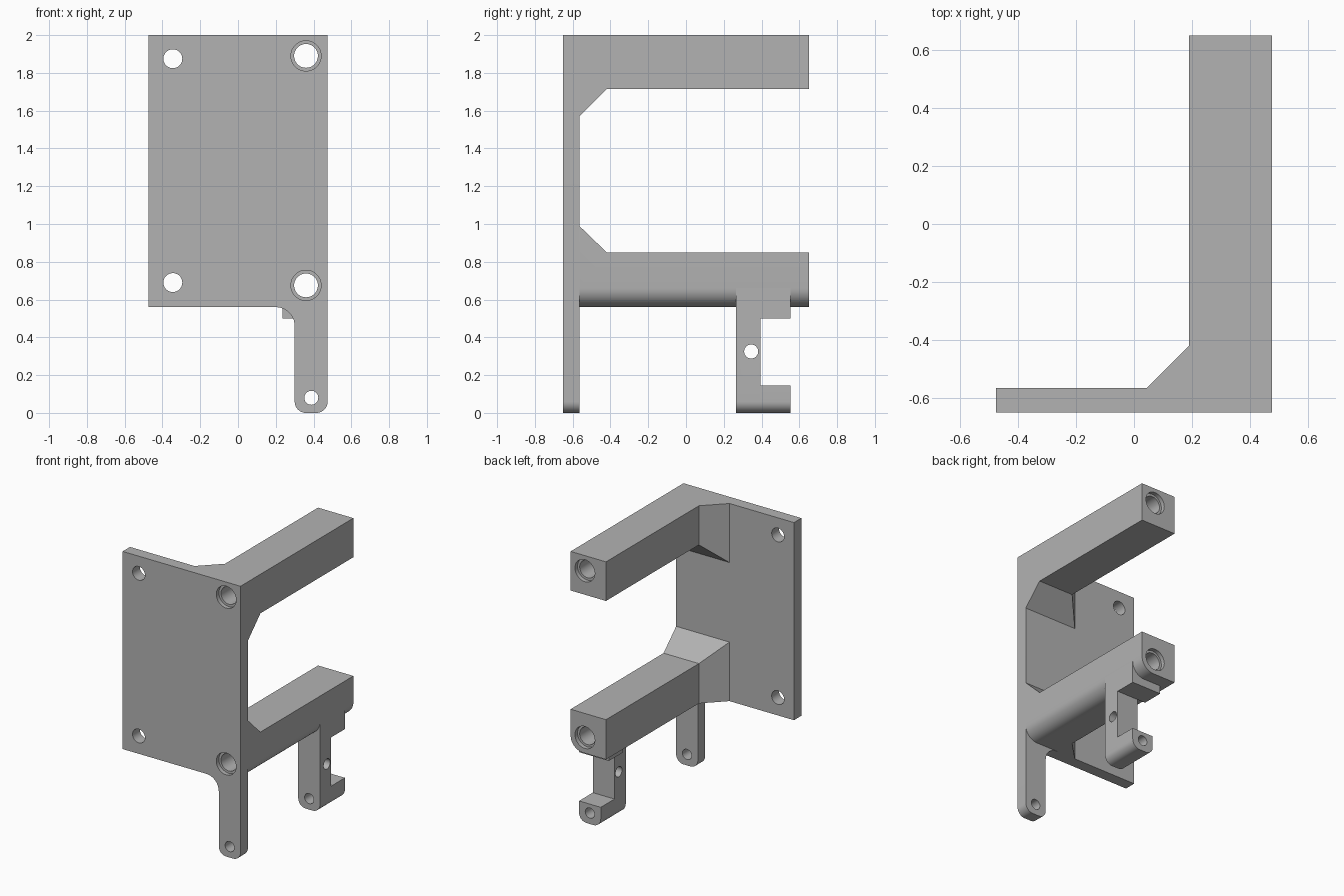
import bpy, bmesh, math
from mathutils import Matrix

if "Cube" in bpy.data.objects:
    bpy.data.objects.remove(bpy.data.objects["Cube"])

grey = bpy.data.materials.new("plain_grey")
grey.diffuse_color = (0.45, 0.45, 0.45, 1)
grey.use_nodes = True
grey.node_tree.nodes["Principled BSDF"].inputs["Base Color"].default_value = grey.diffuse_color

X0, X1, Y0, Y1 = -0.475, 0.475, -0.65, 0.65
PLATE_BACK, ROOT_END = -0.565, -0.42


def arc(cx, cz, r, a0, a1, n=10):
    """Points on an arc, angles in degrees."""
    steps = [math.radians(a0 + (a1 - a0) * i / n) for i in range(n + 1)]
    return [(cx + r * math.cos(a), cz + r * math.sin(a)) for a in steps]


def loft(name, sections):
    """Skin matching (x, z) rings placed at y positions, with capped ends."""
    bm = bmesh.new()
    rings = [[bm.verts.new((x, y, z)) for x, z in pts] for y, pts in sections]
    for a, b in zip(rings, rings[1:]):
        for i in range(len(a)):
            j = (i + 1) % len(a)
            bm.faces.new((a[i], a[j], b[j], b[i]))
    bm.faces.new(rings[0])
    bm.faces.new(rings[-1][::-1])
    bmesh.ops.recalc_face_normals(bm, faces=bm.faces)
    me = bpy.data.meshes.new(name)
    bm.to_mesh(me)
    bm.free()
    me.materials.append(grey)
    ob = bpy.data.objects.new(name, me)
    bpy.context.collection.objects.link(ob)
    return ob


def box(name, x0, x1, y0, y1, z0, z1):
    ring = [(x0, z0), (x1, z0), (x1, z1), (x0, z1)]
    return loft(name, [(y0, ring), (y1, ring)])


def bore(x, z, stations):
    """Cutter along y from (y, radius) stations."""
    return loft("hole_cutter", [(y, arc(x, z, r, 0, 352.5, 47)) for y, r in stations])


# Mounting plate with the filleted front leg
leg_bottom = arc(0.36, 0.06, 0.06, 180, 270) + arc(0.415, 0.06, 0.06, 270, 360)
plate_ring = ([(X0, 2), (X0, 0.56)] + arc(0.2, 0.46, 0.1, 90, 0)
              + leg_bottom + [(X1, 2)])
plate = loft("mounting_plate", [(Y0, plate_ring), (PLATE_BACK, plate_ring)])


# Arms with flared roots
def upper_ring(x, z):
    return [(x, 2), (x, z), (X1, z), (X1, 2)]


def lower_ring(x, z):
    return [(x, z), (x, 0.56)] + arc(0.375, 0.66, 0.1, 270, 360) + [(X1, z)]


upper = loft("upper_arm", [(PLATE_BACK, upper_ring(0.045, 1.57)),
                           (ROOT_END, upper_ring(0.19, 1.715)),
                           (Y1, upper_ring(0.19, 1.715))])
lower = loft("lower_arm", [(PLATE_BACK, lower_ring(0.045, 0.99)),
                           (ROOT_END, lower_ring(0.19, 0.85)),
                           (Y1, lower_ring(0.19, 0.85))])

# Rear clip: column, rounded foot and ledge block
column_ring = leg_bottom + [(X1, 0.66), (0.3, 0.66)]
foot_ring = leg_bottom + [(X1, 0.145), (0.3, 0.145)]
column = loft("clip_column", [(0.265, column_ring), (0.395, column_ring)])
foot = loft("clip_foot", [(0.395, foot_ring), (0.553, foot_ring)])
block = box("clip_block", 0.235, X1, 0.395, 0.553, 0.5, 0.66)

# Bolt holes, counterbored arm bores, leg holes and the cross hole
cutters = [bore(-0.345, z, [(-0.8, 0.05), (-0.4, 0.05)]) for z in (1.875, 0.69)]
for z in (1.89, 0.675):
    cutters.append(bore(0.36, z, [(-0.8, 0.08), (-0.62, 0.08), (-0.62, 0.063),
                                  (0.62, 0.063), (0.62, 0.08), (0.8, 0.08)]))
cutters.append(bore(0.388, 0.08, [(-0.8, 0.037), (0.8, 0.037)]))
cross = bore(0, 0, [(-0.2, 0.037), (0.2, 0.037)])
cross.data.transform(Matrix.Translation((0.388, 0.345, 0.325))
                     @ Matrix.Rotation(math.pi / 2, 4, 'Z'))
cutters.append(cross)

users = {plate: cutters[:5], upper: cutters[2:3], lower: cutters[3:4],
         column: cutters[3:], foot: cutters[4:5], block: cutters[3:4]}
for ob, tools in users.items():
    for tool in tools:
        mod = ob.modifiers.new("hole", 'BOOLEAN')
        mod.operation, mod.solver, mod.object = 'DIFFERENCE', 'EXACT', tool
    bpy.context.view_layer.update()
    cut = bpy.data.meshes.new_from_object(
        ob.evaluated_get(bpy.context.evaluated_depsgraph_get()))
    ob.modifiers.clear()
    ob.data = cut

for tool in cutters:
    bpy.data.objects.remove(tool)

# Smooth the round walls, keep the edges crisp
for ob in users:
    bpy.ops.object.select_all(action='DESELECT')
    ob.select_set(True)
    bpy.context.view_layer.objects.active = ob
    bpy.ops.object.shade_smooth_by_angle(angle=math.radians(30))
